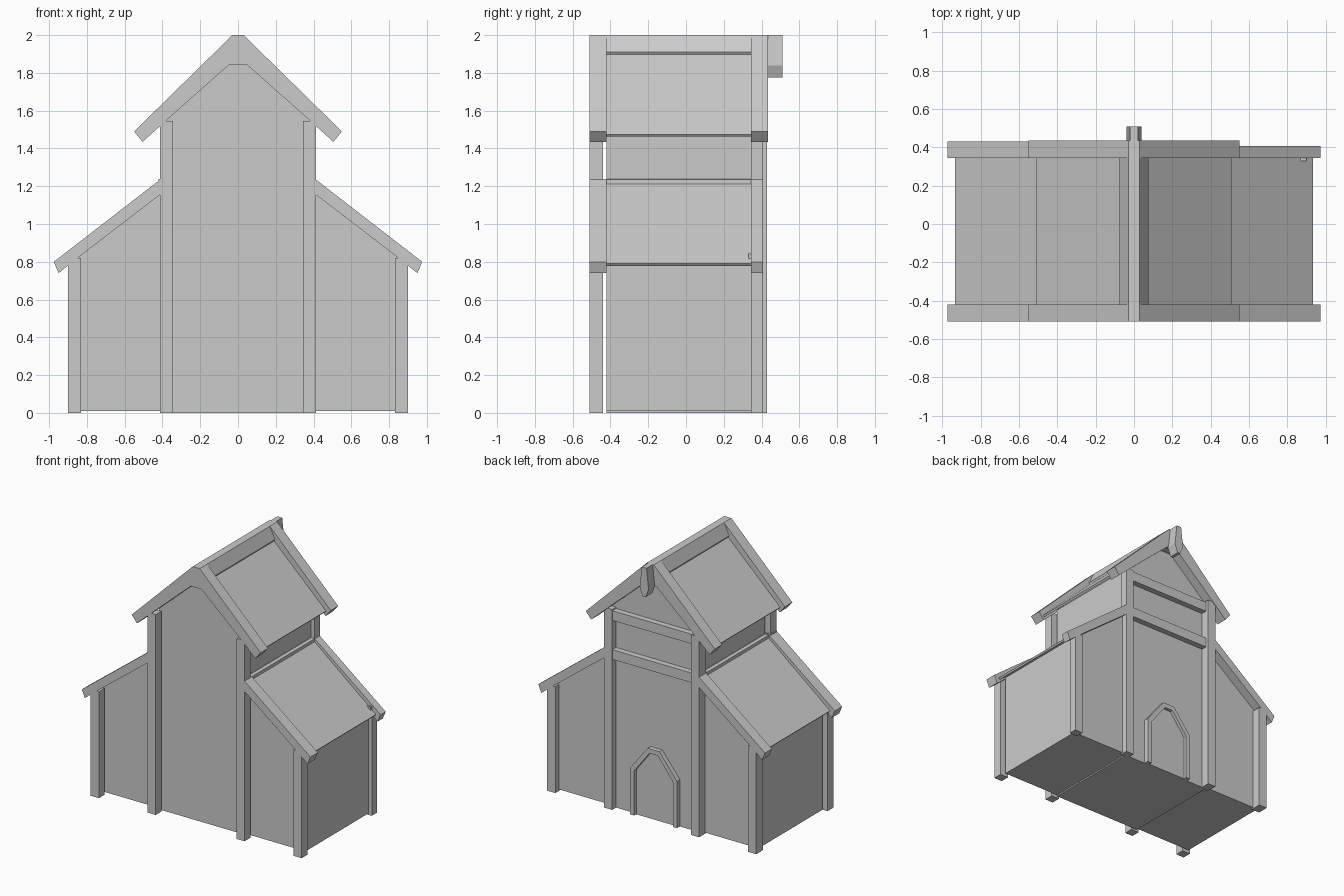
import bpy, bmesh

if "Cube" in bpy.data.objects:
    bpy.data.objects.remove(bpy.data.objects["Cube"])


def prism(name, profile, y0, y1, side=1):
    """Extrude an x-z profile along y; side=-1 mirrors it across x."""
    bm = bmesh.new()
    face = bm.faces.new([bm.verts.new((side * x, y0, z)) for x, z in profile])
    ext = bmesh.ops.extrude_face_region(bm, geom=[face])
    verts = [g for g in ext["geom"] if isinstance(g, bmesh.types.BMVert)]
    bmesh.ops.translate(bm, verts=verts, vec=(0, y1 - y0, 0))
    bmesh.ops.recalc_face_normals(bm, faces=bm.faces)
    mesh = bpy.data.meshes.new(name)
    bm.to_mesh(mesh)
    bm.free()
    ob = bpy.data.objects.new(name, mesh)
    bpy.context.collection.objects.link(ob)
    return ob


def box(name, x0, x1, y0, y1, z0, z1, side=1):
    return prism(name, [(x0, z0), (x1, z0), (x1, z1), (x0, z1)], y0, y1, side)


def both(half):
    """Complete a right-hand half outline with its mirror image."""
    return half + [(-x, z) for x, z in reversed(half)]


FRONT, WALL_F, WALL_B, BACK = -0.51, -0.42, 0.36, 0.43

# Central hall and its ridge cap
prism("hall_wall", both([(0.38, 0), (0.38, 1.565), (0.05, 1.885)]), WALL_F, WALL_B)
prism("ridge_cap", both([(0.06, 1.885), (0.075, 1.91), (0.03, 2.0)]), WALL_F, 0.35)

# Main gable frames at front and back
gable = both([(0.045, 1.845), (0.35, 1.575), (0.505, 1.435), (0.55, 1.49), (0.03, 2.0)])
prism("front_gable_frame", gable, FRONT, WALL_F)
prism("back_gable_frame", gable, 0.345, BACK + 0.005)

for side, tag in ((1, "right"), (-1, "left")):
    back = 0.407 if side == 1 else BACK

    # Side aisle body and roof panels
    prism(f"{tag}_aisle_wall", [(0.38, 0.01), (0.87, 0.01), (0.87, 0.815), (0.38, 1.205)],
          WALL_F, WALL_B, side)
    prism(f"{tag}_aisle_roof", [(0.38, 1.237), (0.935, 0.79), (0.925, 0.778), (0.38, 1.205)],
          WALL_F, 0.35, side)
    prism(f"{tag}_hall_roof", [(0.05, 1.912), (0.51, 1.475), (0.5, 1.463), (0.05, 1.885)],
          WALL_F, 0.35, side)
    box(f"{tag}_wall_beam", 0.37, 0.412, WALL_F, 0.35, 1.2, 1.235, side)

    # Posts and sloping aisle rafters
    for end, y0, y1, ry0, ry1 in (("front", FRONT, -0.44, FRONT, WALL_F),
                                  ("back", 0.345, back, 0.345, back)):
        box(f"{tag}_{end}_inner_post", 0.345, 0.413, y0, y1, 0, 1.545, side)
        box(f"{tag}_{end}_outer_post", 0.83, 0.9, y0, y1, 0, 0.82, side)
        prism(f"{tag}_{end}_rafter",
              [(0.41, 1.237), (0.975, 0.8), (0.95, 0.74), (0.83, 0.835), (0.41, 1.157)],
              ry0, ry1, side)

# Cross beams on the back, with a beam stub on the front left post
box("lower_cross_beam", -0.35, 0.35, 0.35, 0.405, 1.16, 1.235)
box("upper_cross_beam", -0.37, 0.37, 0.35, 0.405, 1.46, 1.535)
box("beam_stub", 0.36, 0.42, FRONT, -0.43, 1.16, 1.238, -1)
box("roof_peg", 0.87, 0.9, 0.33, 0.36, 0.8, 0.845)

# Gable ornament at the back end of the ridge
prism("gable_ornament", both([(0.012, 1.775), (0.038, 1.84), (0.02, 2.0)]), BACK, 0.51)

# Arched doorway: raised frame around a shallow door leaf
outer = [(0.2, 0), (0.2, 0.36), (0.05, 0.55), (-0.05, 0.55), (-0.2, 0.36), (-0.2, 0)]
inner = [(0.165, 0), (0.165, 0.345), (0.035, 0.515), (-0.035, 0.515), (-0.165, 0.345), (-0.165, 0)]
prism("door_frame", outer + inner[::-1], WALL_B - 0.01, 0.395)
prism("door_leaf", inner, WALL_B - 0.01, 0.37)
